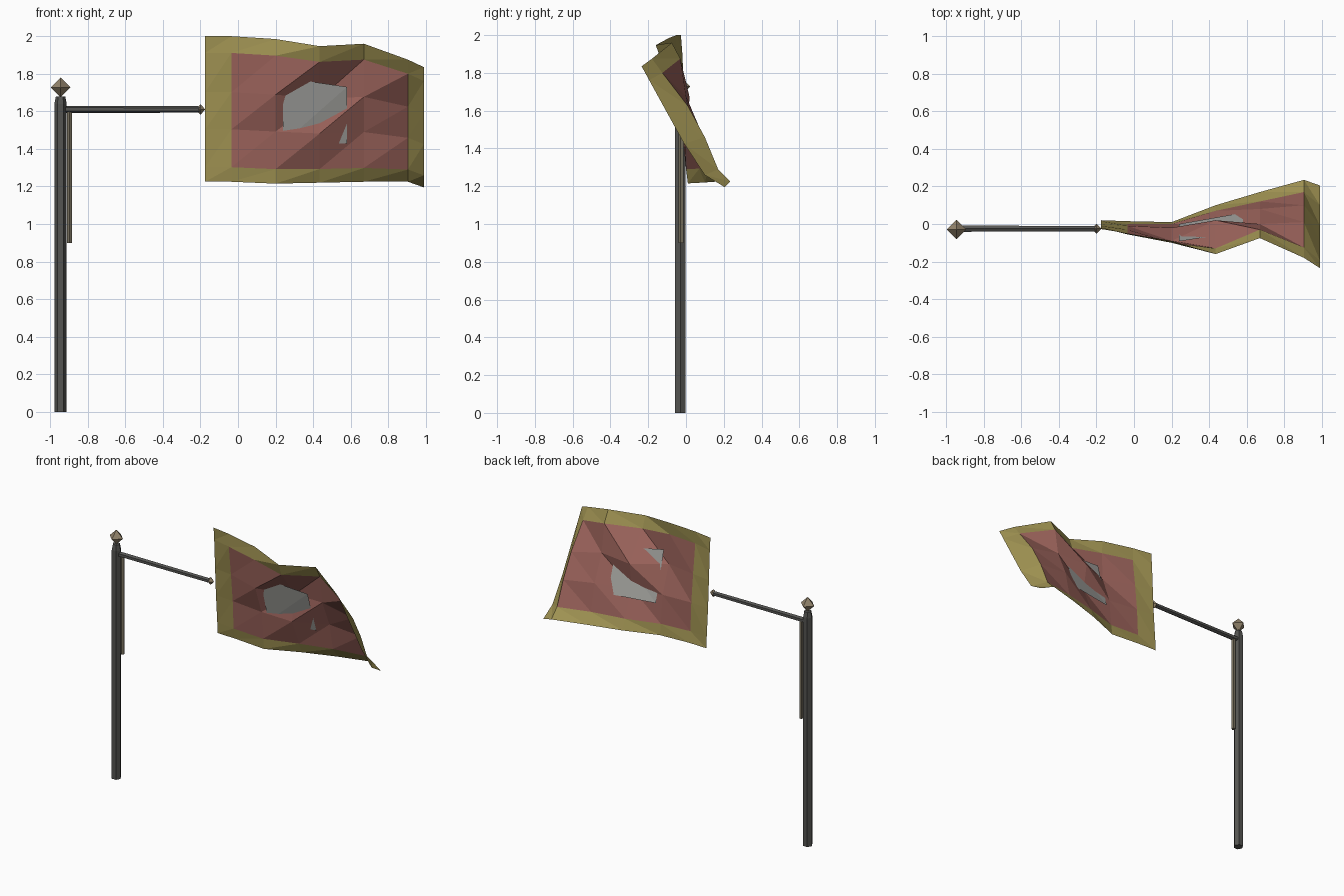
import bpy
from mathutils import Vector

if "Cube" in bpy.data.objects:
    bpy.data.objects.remove(bpy.data.objects["Cube"])


def material(name, rgb):
    m = bpy.data.materials.new(name)
    m.diffuse_color = (*rgb, 1)
    m.use_nodes = True
    m.node_tree.nodes["Principled BSDF"].inputs["Base Color"].default_value = m.diffuse_color
    return m


IRON = material("dark_iron", (0.09, 0.09, 0.085))
BRASS = material("old_brass", (0.29, 0.23, 0.15))
ROPE = material("rope", (0.2, 0.175, 0.12))
RED = material("faded_red", (0.33, 0.125, 0.105))
GOLD = material("dull_gold", (0.35, 0.29, 0.085))
GREY = material("emblem_grey", (0.38, 0.38, 0.36))


def mesh_object(name, verts, faces, mats):
    me = bpy.data.meshes.new(name)
    me.from_pydata(verts, [], faces)
    for m in mats:
        me.materials.append(m)
    ob = bpy.data.objects.new(name, me)
    bpy.context.collection.objects.link(ob)
    return ob


def rod(name, a, b, r1, r2, sides, mat):
    a, b = Vector(a), Vector(b)
    d = b - a
    bpy.ops.mesh.primitive_cone_add(vertices=sides, radius1=r1, radius2=r2, depth=d.length,
                                    location=(a + b) / 2,
                                    rotation=d.to_track_quat('Z', 'Y').to_euler())
    ob = bpy.context.object
    ob.name = name
    ob.data.materials.append(mat)
    return ob


def diamond(name, c, rx, ry, rz, mat):
    x, y, z = c
    v = [(x + rx, y, z), (x, y + ry, z), (x - rx, y, z), (x, y - ry, z),
         (x, y, z + rz), (x, y, z - rz)]
    f = [(i, (i + 1) % 4, 4) for i in range(4)] + [((i + 1) % 4, i, 5) for i in range(4)]
    return mesh_object(name, v, f, [mat])


# Pole with a chamfered top, and its finial
PX, PY = -0.945, -0.03
for name, z0, z1, r1, r2 in (("pole", 0, 1.64, 0.033, 0.033), ("pole_cap", 1.64, 1.68, 0.033, 0.025)):
    ob = rod(name, (PX, PY, z0), (PX, PY, z1), r1, r2, 6, IRON)
    ob.rotation_euler = (0, 0, 0.5236)
diamond("pole_finial", (PX, PY, 1.728), 0.052, 0.052, 0.052, BRASS)

# Cross arm, its tip and the hanging rope
rod("cross_arm", (PX, -0.025, 1.61), (-0.2, -0.025, 1.61), 0.019, 0.017, 6, IRON)
diamond("arm_tip", (-0.2, -0.025, 1.61), 0.026, 0.026, 0.028, BRASS)
rod("hanging_rope", (-0.898, -0.025, 0.9), (-0.898, -0.025, 1.61), 0.014, 0.014, 5, ROPE)

# Waving flag: 7 columns by 6 rows, outer ring of cells is the gold border
XS = [-0.175, -0.035, 0.2, 0.435, 0.67, 0.905, 0.99]
TOP = [2.0, 2.0, 1.985, 1.947, 1.96, 1.875, 1.835]
BOTTOM = [1.225, 1.225, 1.215, 1.22, 1.225, 1.225, 1.195]
ROWS = [0, 0.115, 0.385, 0.64, 0.9, 1]
DEPTH = [
    [-0.027, -0.05, -0.09, -0.16, -0.075, -0.18, -0.235],
    [-0.02, -0.055, -0.1, -0.13, -0.03, -0.125, -0.195],
    [-0.01, -0.03, -0.09, 0.02, 0.0, 0.01, -0.1],
    [0.0, -0.01, -0.02, -0.01, 0.08, 0.1, -0.01],
    [0.015, 0.0, 0.0, 0.07, 0.12, 0.17, 0.1],
    [0.02, 0.015, 0.01, 0.1, 0.17, 0.235, 0.205],
]
verts = [(XS[c], DEPTH[r][c], TOP[c] + (BOTTOM[c] - TOP[c]) * ROWS[r])
         for r in range(6) for c in range(7)]
faces, border = [], []
for r in range(5):
    for c in range(6):
        tl, tr, bl, br = r * 7 + c, r * 7 + c + 1, r * 7 + c + 7, r * 7 + c + 8
        faces += [(bl, tr, tl), (bl, br, tr)]
        border += [int(r in (0, 4) or c in (0, 5))] * 2
flag = mesh_object("flag_cloth", verts, faces, [RED, GOLD])
for p, i in zip(flag.data.polygons, border):
    p.material_index = i

# Emblem panel that cuts through the folds of the cloth
mesh_object("flag_emblem",
            [(0.24, 0.0, 1.43), (0.58, 0.06, 1.43), (0.58, -0.04, 1.73), (0.24, -0.092, 1.78)],
            [(0, 1, 2), (0, 2, 3)], [GREY])
